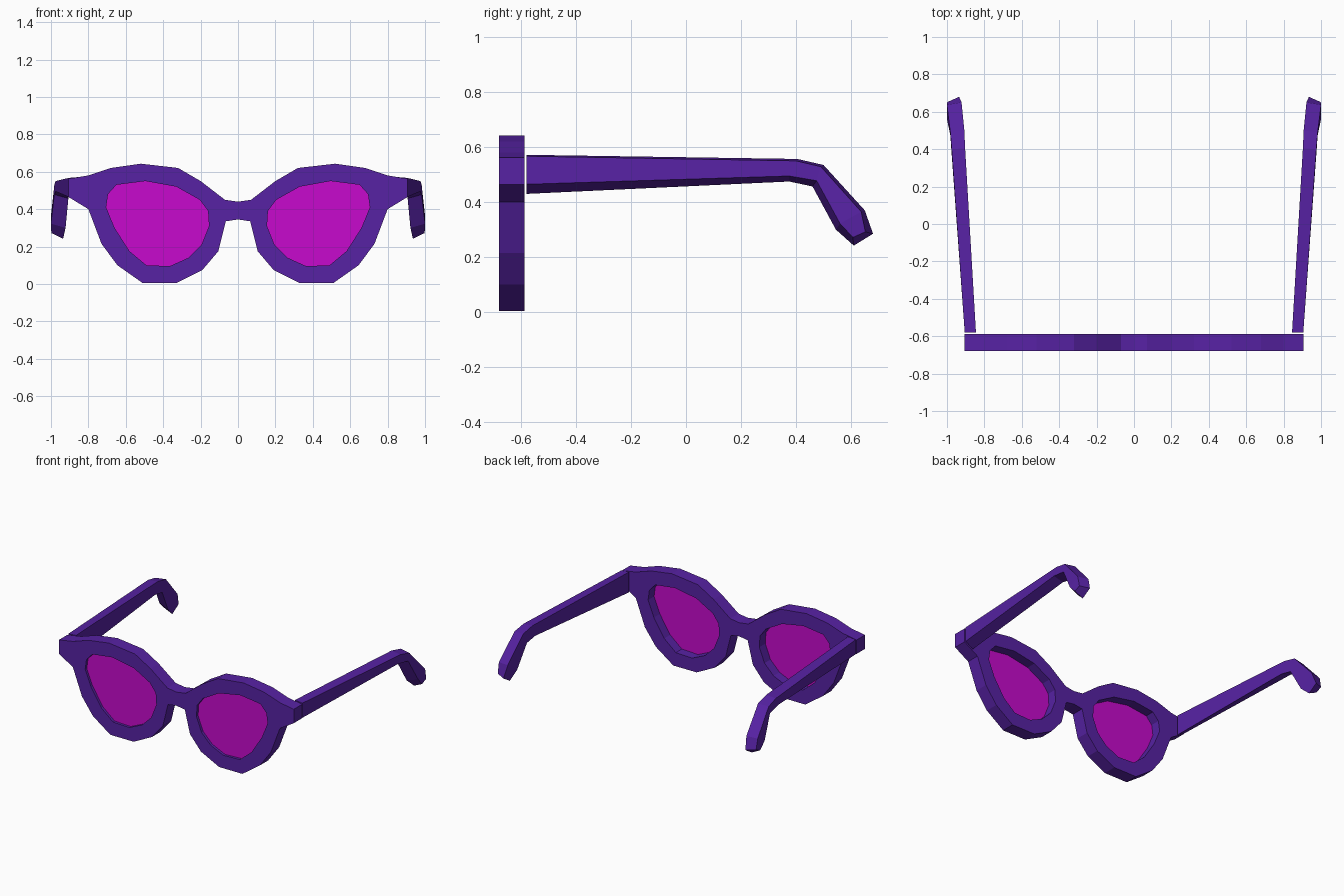
import bpy, bmesh

if "Cube" in bpy.data.objects:
    bpy.data.objects.remove(bpy.data.objects["Cube"])

def material(name, color):
    m = bpy.data.materials.new(name)
    m.diffuse_color = (*color, 1)
    m.use_nodes = True
    m.node_tree.nodes["Principled BSDF"].inputs["Base Color"].default_value = m.diffuse_color
    return m

PURPLE = material("purple plastic", (0.095, 0.016, 0.37))
MAGENTA = material("magenta lens", (0.57, 0.003, 0.61))

# Right half of the frame outline (x, z), from bridge top to bridge bottom
HALF = [(0, .44), (.07, .45), (.20, .55), (.32, .62), (.52, .643), (.68, .62),
        (.80, .58), (.907, .562), (.907, .465), (.80, .40), (.73, .215), (.645, .10),
        (.51, .005), (.33, .005), (.19, .075), (.105, .175), (.065, .335), (0, .345)]
# Right lens opening (x, z)
LENS = [(.705, .41), (.695, .48), (.65, .53), (.495, .55), (.33, .52), (.205, .45),
        (.16, .39), (.155, .31), (.195, .21), (.265, .14), (.365, .095), (.49, .10),
        (.58, .175), (.66, .30)]

def add_object(name, bm, mat):
    bmesh.ops.remove_doubles(bm, verts=bm.verts, dist=1e-4)
    bmesh.ops.recalc_face_normals(bm, faces=bm.faces)
    me = bpy.data.meshes.new(name)
    bm.to_mesh(me)
    bm.free()
    me.materials.clear()
    me.materials.append(mat)
    ob = bpy.data.objects.new(name, me)
    bpy.context.collection.objects.link(ob)
    return ob

def mirrored(points):
    return [(-x, z) for x, z in reversed(points)]

def plate(name, loops, y0, y1, mat):
    """Fill flat loops (inner loops become holes) and extrude from y0 to y1."""
    bm = bmesh.new()
    edges = []
    for loop in loops:
        vs = [bm.verts.new((x, y0, z)) for x, z in loop]
        edges += [bm.edges.new((vs[i - 1], vs[i])) for i in range(len(vs))]
    bmesh.ops.triangle_fill(bm, use_beauty=True, edges=edges, normal=(0, -1, 0))
    ret = bmesh.ops.extrude_face_region(bm, geom=bm.faces[:], use_keep_orig=True)
    for v in ret["geom"]:
        if isinstance(v, bmesh.types.BMVert):
            v.co.y = y1
    bmesh.ops.dissolve_limit(bm, angle_limit=0.001, verts=bm.verts, edges=bm.edges)
    return add_object(name, bm, mat)

# Frame front with two lens holes
outline = HALF + mirrored(HALF)[1:-1]
plate("frame_front", [outline, LENS, mirrored(LENS)], -.68, -.588, PURPLE)

# Lenses, set near the front of the rims
plate("lens_right", [LENS], -.662, -.654, MAGENTA)
plate("lens_left", [mirrored(LENS)], -.662, -.654, MAGENTA)

# Temple cross-sections: inner x, outer x, then (y, z) of
# inner top, outer top, outer bottom, inner bottom
SECTIONS = [
    (.845, .905, (-.58, .572), (-.58, .567), (-.58, .465), (-.58, .43)),
    (.903, .975, (.405, .557), (.40, .550), (.375, .495), (.375, .475)),
    (.907, .982, (.50, .535), (.49, .529), (.475, .478), (.46, .457)),
    (.922, 1.0, (.65, .37), (.637, .365), (.56, .322), (.545, .30)),
    (.935, .998, (.68, .285), (.652, .292), (.607, .272), (.61, .242)),
]

def temple(name, side):
    bm = bmesh.new()
    rings = []
    for xi, xo, it, ot, ob, ib in SECTIONS:
        pts = ((xi, it), (xo, ot), (xo, ob), (xi, ib))
        rings.append([bm.verts.new((side * x, y, z)) for x, (y, z) in pts])
    for a, b in zip(rings, rings[1:]):
        for i in range(4):
            j = (i + 1) % 4
            bm.faces.new((a[i], a[j], b[j], b[i]))
    bm.faces.new(rings[0])
    bm.faces.new(rings[-1])
    add_object(name, bm, PURPLE)

# Temples with bent ear tips
temple("temple_right", 1)
temple("temple_left", -1)
